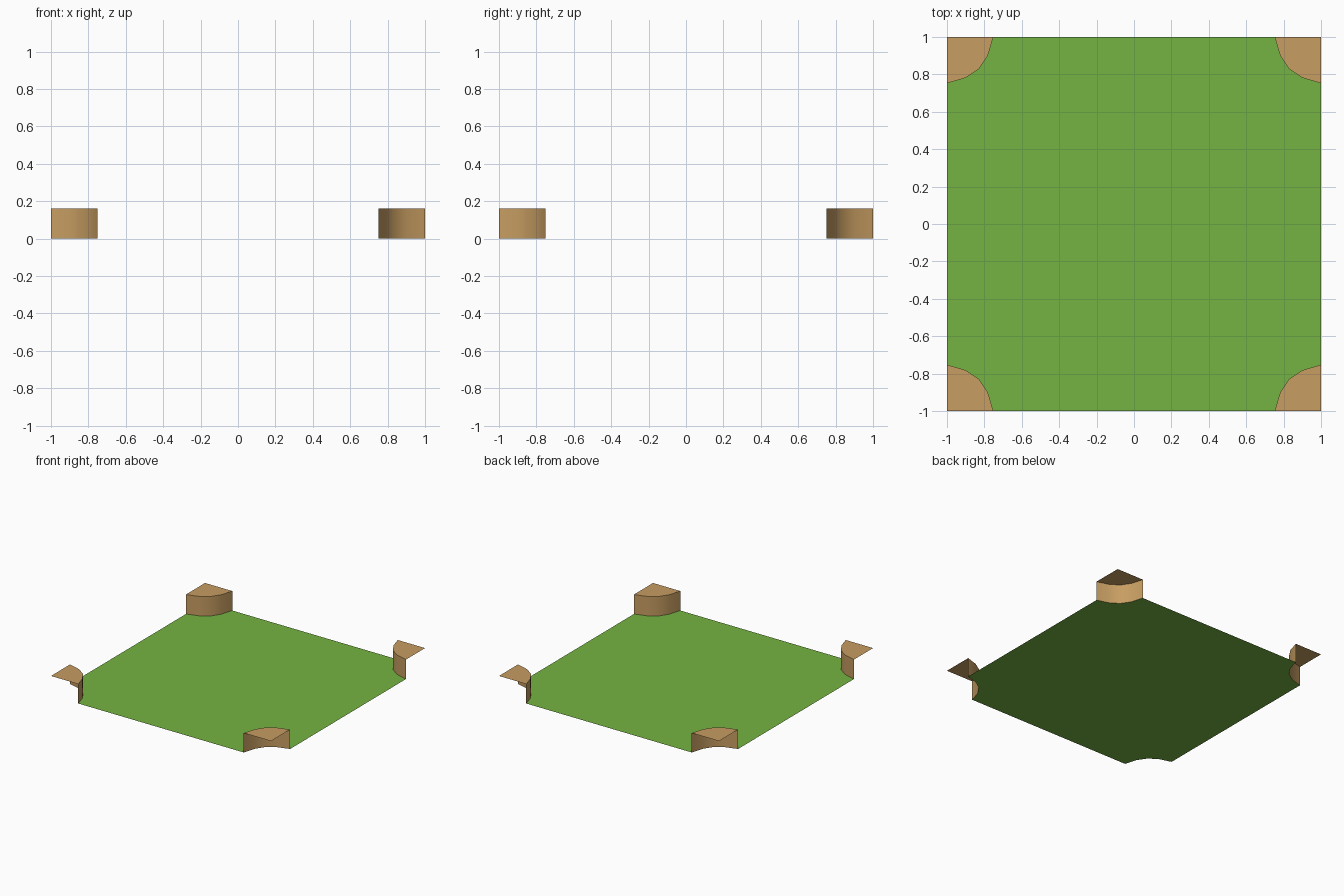
import bpy
from mathutils import Matrix, Vector
from math import radians

if "Cube" in bpy.data.objects:
    bpy.data.objects.remove(bpy.data.objects["Cube"])

H = 0.16  # height of the raised corners


def material(name, rgb):
    m = bpy.data.materials.new(name)
    m.diffuse_color = (*rgb, 1)
    m.use_nodes = True
    m.node_tree.nodes["Principled BSDF"].inputs["Base Color"].default_value = m.diffuse_color
    return m


grass = material("grass green", (0.176, 0.45, 0.054))
earth = material("earth brown", (0.57, 0.338, 0.121))


def add(name, verts, faces, mat):
    me = bpy.data.meshes.new(name)
    me.from_pydata(verts, [], faces)
    me.materials.append(mat)
    ob = bpy.data.objects.new(name, me)
    bpy.context.collection.objects.link(ob)
    return ob


# Rounded cut at one corner, as distances from the corner
profile = [(0, .248), (.098, .219), (.171, .171), (.219, .098), (.248, 0)]

outline = []
names = ["back_right", "back_left", "front_left", "front_right"]
for k, name in enumerate(names):
    rot = Matrix.Rotation(radians(90 * k), 3, 'Z')
    arc = [rot @ Vector((1 - a, 1 - b, 0)) for a, b in profile]
    outline += arc
    n = len(arc)
    up = Vector((0, 0, H))

    # Curved cliff facing the middle, open towards the tile edges
    wall = add(name + "_cliff", arc + [p + up for p in arc],
               [(i + 1, i, n + i, n + i + 1) for i in range(n - 1)], earth)
    for f in wall.data.polygons:
        f.use_smooth = True

    # Flat top of the raised corner
    corner = rot @ Vector((1, 1, H))
    add(name + "_plateau", [corner] + [p + up for p in reversed(arc)],
        [tuple(range(n + 1))], earth)

# Flat ground sheet with the corners cut away
add("ground", outline, [tuple(range(len(outline)))], grass)
